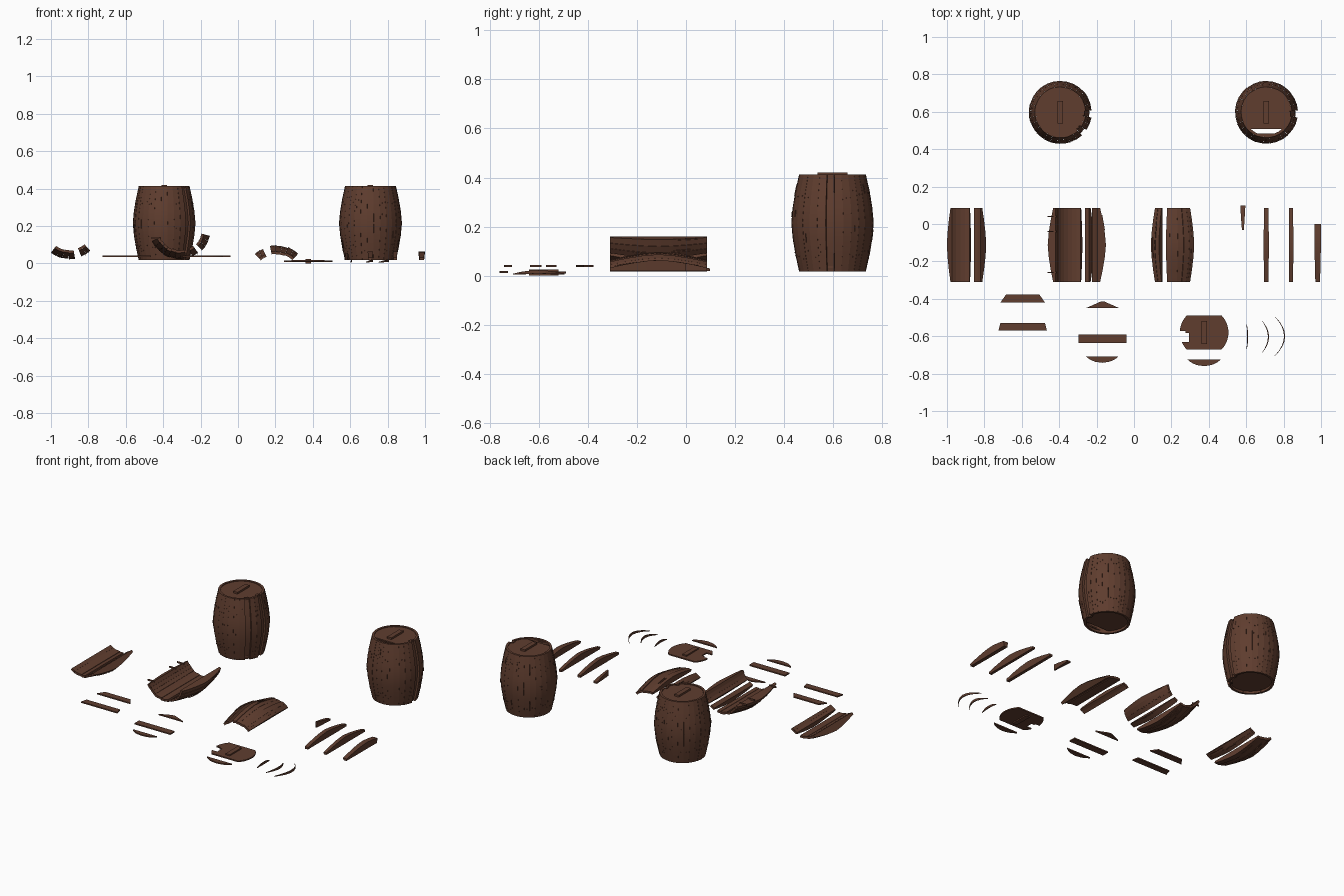
import bpy, bmesh, math, random
from mathutils import Matrix

random.seed(4)
if "Cube" in bpy.data.objects:
    bpy.data.objects.remove(bpy.data.objects["Cube"])

WOOD = bpy.data.materials.new("brown wood")
WOOD.use_nodes = True
BROWN = (0.116, 0.047, 0.028, 1)
WOOD.diffuse_color = BROWN
WOOD.node_tree.nodes["Principled BSDF"].inputs["Base Color"].default_value = BROWN
WOOD.node_tree.nodes["Principled BSDF"].inputs["Roughness"].default_value = 0.9

HALF = 0.1975          # half of a barrel's height
INNER = 0.122          # straight inside wall


def finish(bm, name, smooth=False):
    bmesh.ops.recalc_face_normals(bm, faces=bm.faces)
    mesh = bpy.data.meshes.new(name)
    bm.to_mesh(mesh)
    bm.free()
    ob = bpy.data.objects.new(name, mesh)
    bpy.context.collection.objects.link(ob)
    mesh.materials.append(WOOD)
    if smooth:
        bpy.ops.object.select_all(action='DESELECT')
        ob.select_set(True)
        bpy.context.view_layer.objects.active = ob
        bpy.ops.object.shade_smooth_by_angle(angle=math.radians(30))


def radius(z):
    return 0.168 - 0.032 * abs(z / HALF) ** 1.5


def stave(bm, place, a0, a1, z0=-HALF, z1=HALF, out=0.0, depth=None, taper=1.0):
    """Board between two angles (degrees from local +y): bowed outside, straight
    inside, or a thin skin when a depth is given."""
    rows = 6 if z1 - z0 > 0.06 else 2
    mid, half = (a0 + a1) / 2, (a1 - a0) / 2
    rings = []
    for i in range(rows + 1):
        t = i / rows
        z = z0 + (z1 - z0) * t
        w = half * (1 + (taper - 1) * t)
        outer = radius(z) + out
        inner = outer - depth if depth else INNER + out
        ring = []
        for a, r in ((mid - w, outer), (mid + w, outer), (mid + w, inner), (mid - w, inner)):
            q = math.radians(a)
            ring.append(bm.verts.new(place @ Matrix.Translation(
                (r * math.sin(q), r * math.cos(q), z)).translation))
        rings.append(ring)
    bm.faces.new(rings[0])
    bm.faces.new(rings[-1])
    for lo, hi in zip(rings, rings[1:]):
        for k in range(4):
            n = (k + 1) % 4
            bm.faces.new((lo[k], lo[n], hi[n], hi[k]))


def splinter_mark(bm, place, a, z, wide, tall):
    """Slightly raised sliver of grain on the outside of the boards."""
    z0, z1 = max(z - tall / 2, -HALF), min(z + tall / 2, HALF)
    stave(bm, place, a - wide / 2, a + wide / 2, z0, z1, 0.0015, 0.004)


def plank(bm, cx, cy, z, y0, y1, x0=-1, x1=1, r=0.13, thick=0.008, steps=6):
    """Slice of a round lid between two heights, optionally cut at the sides."""
    right = []
    for i in range(steps + 1):
        y = y0 + (y1 - y0) * i / steps
        right.append((math.sqrt(max(r * r - y * y, 1e-6)), y))
    outline = [(min(x, x1), y) for x, y in right] + [(max(-x, x0), y) for x, y in reversed(right)]
    low = [bm.verts.new((cx + x, cy + y, z)) for x, y in outline]
    f = bm.faces.new(low)
    new = bmesh.ops.extrude_face_region(bm, geom=[f])["geom"]
    bmesh.ops.translate(bm, vec=(0, 0, thick),
                        verts=[v for v in new if isinstance(v, bmesh.types.BMVert)])


def box(bm, centre, size):
    m = Matrix.Translation(centre) @ Matrix.Diagonal((*size, 1))
    bmesh.ops.create_cube(bm, size=1, matrix=m)


def handle(bm, cx, cy, z):
    box(bm, (cx, cy, z), (0.03, 0.122, 0.024))


# Standing barrels: staves, grain and lids
def barrel(name, cx, cy, sunken, low_cut):
    place = Matrix.Translation((cx, cy, 0.0175 + HALF))
    bm = bmesh.new()
    count = 29
    step = 360 / count
    for i in range(count):
        drop = -0.012 if i in sunken else random.uniform(-0.001, 0.001)
        stave(bm, place, i * step + 0.08, (i + 1) * step - 0.08, out=drop)
    for i in range(count):
        if i in sunken:
            continue
        a = (i + 0.5) * step
        if i % 2 == 0:
            splinter_mark(bm, place, a + random.uniform(-3, 3), random.uniform(-0.17, 0.17),
                          0.7, random.uniform(0.02, 0.05))
        for z in (-0.13, 0.12):
            splinter_mark(bm, place, a, z + random.uniform(-0.02, 0.02), 1.3, 0.005)
    finish(bm, name + "_staves", True)
    bm = bmesh.new()
    for z in (0.4, 0.032):
        for y0, y1 in ((-0.127, low_cut), (-0.09, 0.09), (0.09, 0.127)):
            plank(bm, cx, cy, z, y0, y1)
    handle(bm, cx, cy, 0.408)
    finish(bm, name + "_lids")


barrel("left_barrel", 0.708, 0.597, (7,), -0.113)
barrel("right_barrel", -0.394, 0.597, (7, 10), -0.09)


# Broken wall pieces lying along y; up = +1 bows upward, -1 cups upward
def lying(cx, cz, up):
    return Matrix.Translation((cx, -0.112, cz)) @ Matrix.Rotation(up * math.pi / 2, 4, 'X')


def wall_piece(name, cx, cz, up, spans):
    place = lying(cx, cz, up)
    bm = bmesh.new()
    for a0, a1 in spans:
        n = max(1, round((a1 - a0) / 11))
        step = (a1 - a0) / n
        for i in range(n):
            stave(bm, place, a0 + i * step + 0.1, a0 + (i + 1) * step - 0.1,
                  out=random.uniform(-0.004, 0.001))
        for i in range(n):
            splinter_mark(bm, place, random.uniform(a0 + 2, a1 - 2),
                          random.uniform(-0.15, 0.15), 0.8, random.uniform(0.04, 0.14))
    finish(bm, name, True)


wall_piece("small_cupped_wall", -0.9, 0.19, -1, ((-37, 10), (22, 42)))
wall_piece("large_cupped_wall", -0.31, 0.19, -1, ((-65, 12), (23, 36), (44, 75)))
wall_piece("arched_wall", 0.205, -0.07, 1, ((-44, -26), (-12, 44)))

# Splinters poking out of the large piece
bm = bmesh.new()
for y in (0.04, -0.04, -0.26):
    box(bm, (-0.438, y, 0.136), (0.05, 0.006, 0.01))
finish(bm, "side_splinters")

# Single loose staves: x, angular half width, range along the stave, taper
for i, (x, w, z0, z1, taper) in enumerate((
        (0.582, 5.8, -0.21, -0.08, 0.3), (0.707, 4.8, -HALF, HALF, 1),
        (0.84, 4.2, -HALF, HALF, 1), (0.982, 6.2, -0.112, HALF, 0.85))):
    bm = bmesh.new()
    stave(bm, lying(x, -0.103, 1), -w, w, z0, z1, taper=taper)
    finish(bm, f"loose_stave_{i + 1}", True)

# Loose lid boards: lid centre and slice, with straight or round ends
bm = bmesh.new()
for cx, cy, y0, y1, steps in ((-0.595, -0.472, 0.052, 0.094, 1), (-0.595, -0.58, 0.01, 0.052, 1),
                              (-0.168, -0.545, 0.096, 0.1295, 1), (-0.168, -0.615, -0.02, 0.025, 1),
                              (-0.17, -0.612, -0.13, -0.097, 6)):
    plank(bm, cx, cy, 0.035, y0, y1, steps=steps)
finish(bm, "loose_lid_boards")

# Broken lid with a notch in its side
bm = bmesh.new()
for y0, y1, x0 in ((-0.09, -0.052, -1), (-0.052, -0.004, -0.08),
                   (-0.004, 0.008, -0.1), (0.008, 0.09, -1)):
    plank(bm, 0.375, -0.58, 0.008, y0, y1, x0)
plank(bm, 0.375, -0.63, 0.01, -0.13, -0.095)
handle(bm, 0.375, -0.58, 0.0125)
finish(bm, "broken_lid")

# Thin upright splinters, bowed sideways
for i, (x, y, length, sag) in enumerate(((0.603, -0.603, 0.13, 0.004),
                                         (0.685, -0.603, 0.17, 0.034), (0.753, -0.6, 0.21, 0.052))):
    bm = bmesh.new()
    rings = []
    for k in range(9):
        t = k / 4 - 1
        cx, cy, bow = x + sag * (1 - t * t), y + t * length / 2, 1 - t * t
        w, low, high = 0.001 + 0.002 * bow, 0.004 + 0.004 * bow, 0.008 + 0.014 * bow
        rings.append([bm.verts.new(p) for p in ((cx - w, cy, low), (cx + w, cy, low),
                                                (cx + w, cy, high), (cx - w, cy, high))])
    for lo, hi in zip(rings, rings[1:]):
        for k in range(4):
            bm.faces.new((lo[k], lo[k - 1], hi[k - 1], hi[k]))
    for ring in (rings[0], rings[-1]):
        bm.faces.new(ring)
    finish(bm, f"splinter_{i + 1}")
